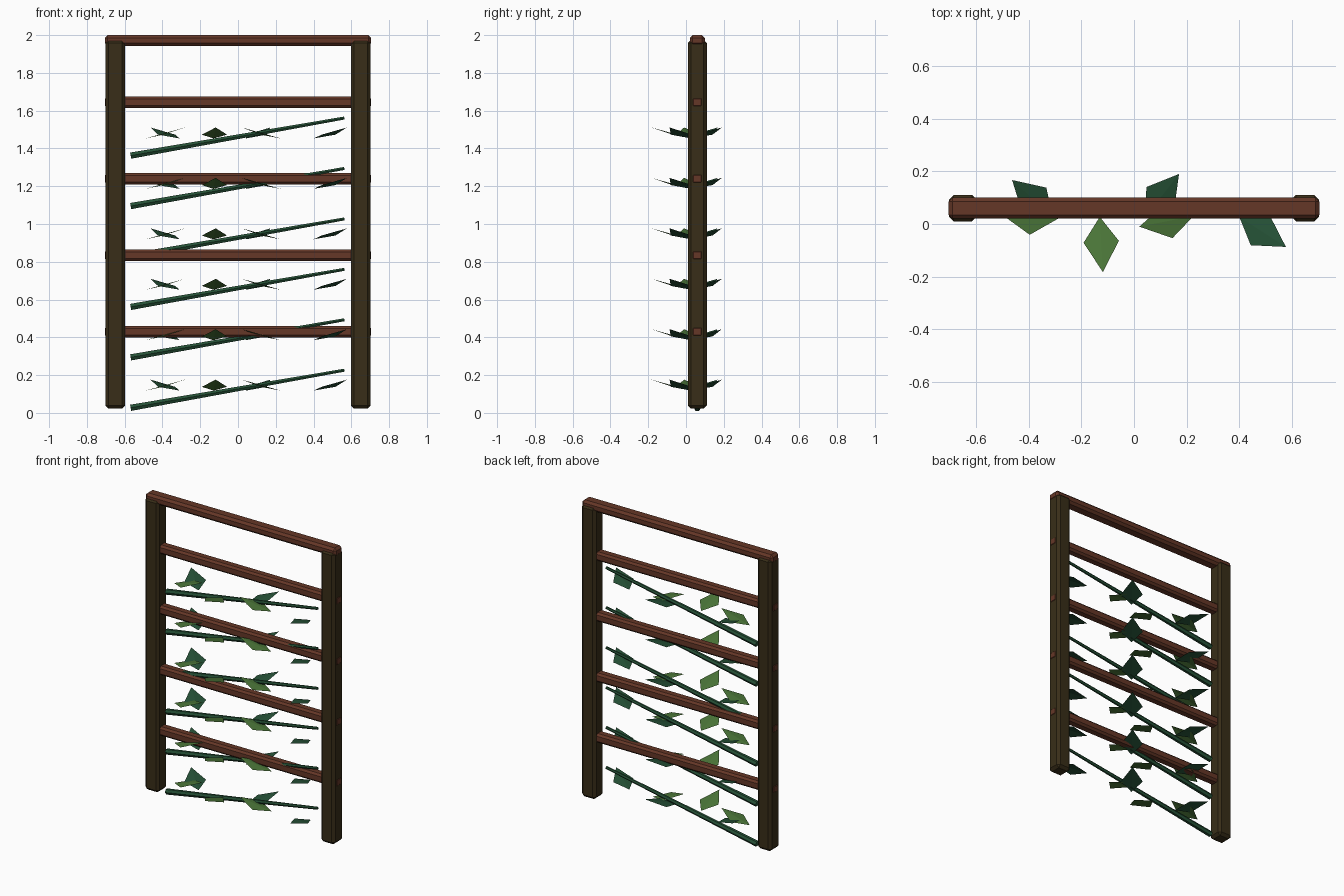
import bpy, math
from mathutils import Vector

if "Cube" in bpy.data.objects:
    bpy.data.objects.remove(bpy.data.objects["Cube"])

YC = 0.06           # depth of the frame centre line
STEP = 0.267        # height between vines


def mat(name, rgb):
    m = bpy.data.materials.new(name)
    m.diffuse_color = (*rgb, 1)
    m.use_nodes = True
    m.node_tree.nodes["Principled BSDF"].inputs["Base Color"].default_value = m.diffuse_color
    return m


POST = mat("dark bark", (0.040, 0.027, 0.009))
RAIL = mat("red brown wood", (0.130, 0.038, 0.020))
STEM = mat("deep green", (0.018, 0.080, 0.036))
LEAF = mat("leaf green", (0.070, 0.180, 0.040))


def make(name, verts, faces, m):
    me = bpy.data.meshes.new(name)
    me.from_pydata(verts, [], faces)
    me.materials.append(m)
    ob = bpy.data.objects.new(name, me)
    bpy.context.collection.objects.link(ob)
    return ob


def box(name, lo, hi, m, bevel):
    v = [(x, y, z) for x in (lo[0], hi[0]) for y in (lo[1], hi[1]) for z in (lo[2], hi[2])]
    f = [(0, 1, 3, 2), (4, 6, 7, 5), (0, 4, 5, 1), (2, 3, 7, 6), (0, 2, 6, 4), (1, 5, 7, 3)]
    ob = make(name, v, f, m)
    b = ob.modifiers.new("chamfer", 'BEVEL')
    b.width, b.segments = bevel, 1
    return ob


# Posts
for side, x in (("left", -0.65), ("right", 0.65)):
    box(side + "_post", (x - 0.052, YC - 0.05, 0.022), (x + 0.052, YC + 0.05, 1.975), POST, 0.017)

# Top beam and rails
box("top_beam", (-0.705, YC - 0.04, 1.942), (0.705, YC + 0.04, 2.0), RAIL, 0.015)
for i in range(4):
    z = 0.43 + i * 0.405
    box(f"rail_{i}", (-0.705, YC - 0.032, z - 0.03), (0.705, YC + 0.032, z + 0.03), RAIL, 0.013)


# Tapered six-sided vine stem
def stem(name, a, b, ra, rb, n=6):
    a, b = Vector(a), Vector(b)
    q = (b - a).to_track_quat('Z', 'Y')
    v = [p + q @ Vector((r * math.cos(t * math.tau / n), r * math.sin(t * math.tau / n), 0))
         for p, r in ((a, ra), (b, rb)) for t in range(n)]
    f = [(i, (i + 1) % n, n + (i + 1) % n, n + i) for i in range(n)]
    f += [tuple(range(n))[::-1], tuple(range(n, 2 * n))]
    make(name, v, f, STEM)


# Folded kite leaf rising from base to tip
def leaf(name, base, tip, z, m):
    b, t = Vector((*base, z)), Vector((*tip, z + 0.058))
    d = t - b
    w = Vector((-d.y, d.x, 0)).normalized() * 0.067
    mid = b + d * 0.45 + Vector((0, 0, -0.006))
    make(name, [b, mid - w, t, mid + w], [(0, 1, 2), (0, 2, 3)], m)


LEAVES = [((-0.309, 0.025), (-0.463, 0.167), STEM), ((-0.49, 0.027), (-0.28, 0.025), LEAF),
          ((-0.13, 0.027), (-0.118, -0.183), LEAF), ((0.042, 0.025), (0.171, 0.19), STEM),
          ((0.226, 0.03), (0.02, -0.01), LEAF), ((0.40, 0.027), (0.577, -0.087), STEM)]

for row in range(6):
    z = row * STEP
    stem(f"vine_{row}", (-0.568, 0.06, 0.027 + z), (0.563, 0.037, 0.226 + z), 0.019, 0.009)
    for k, (base, tip, m) in enumerate(LEAVES):
        leaf(f"leaf_{row}_{k}", base, tip, 0.118 + z, m)
